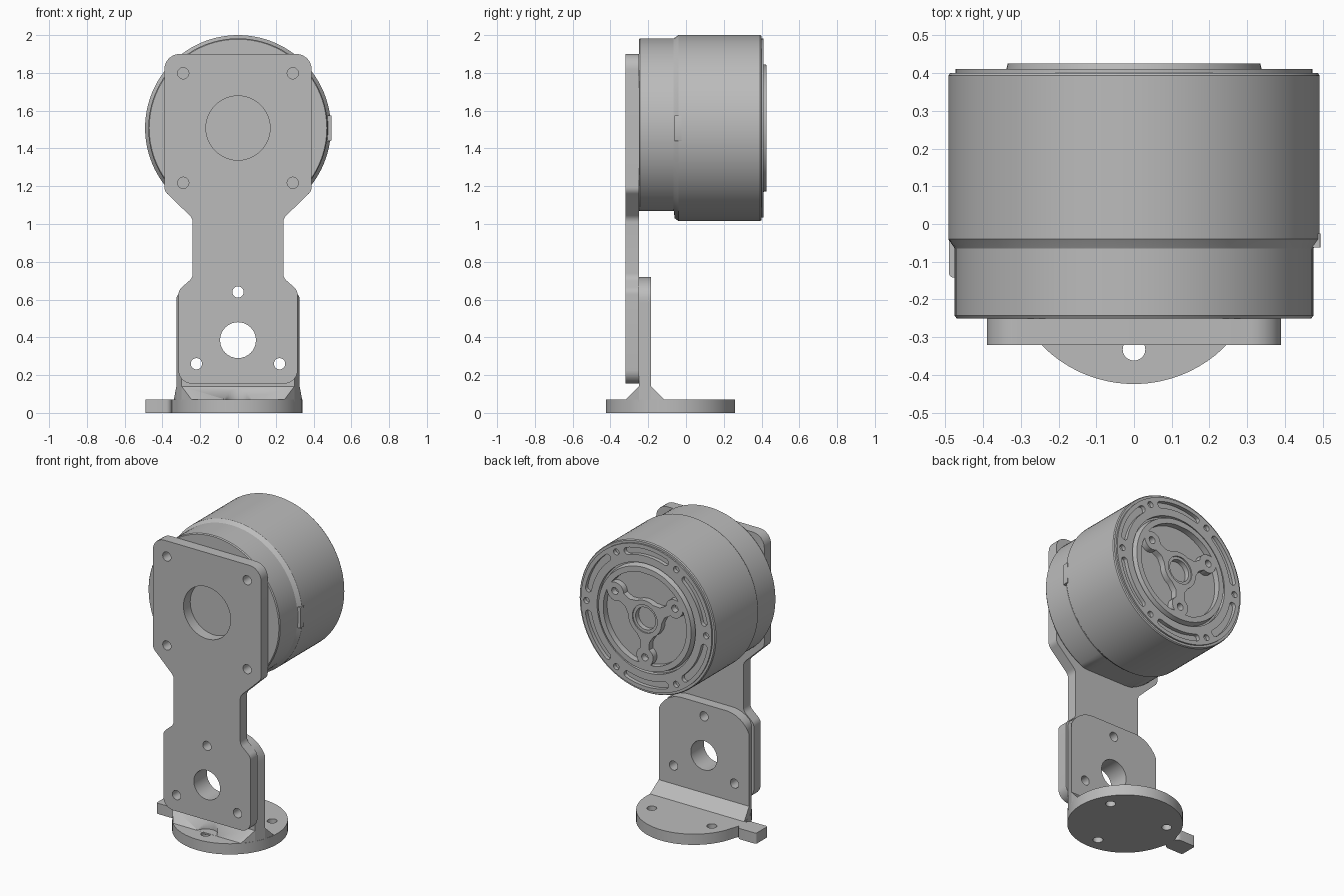
import bpy, bmesh
from math import sin, cos, asin, sqrt, pi, radians
from mathutils import Matrix, Vector

old = bpy.data.objects.get("Cube")
if old:
    bpy.data.objects.remove(old, do_unlink=True)

grey = bpy.data.materials.new("machined grey")
grey.use_nodes = True
grey.diffuse_color = (0.5, 0.5, 0.5, 1)
grey.node_tree.nodes["Principled BSDF"].inputs["Base Color"].default_value = (0.5, 0.5, 0.5, 1)

AXIS_Z = 1.508            # height of the motor axis
BASE_Y, BASE_R = -0.082, 0.342


def finish(obj, angle=30):
    obj.data.materials.clear()
    obj.data.materials.append(grey)
    bpy.ops.object.select_all(action='DESELECT')
    obj.select_set(True)
    bpy.context.view_layer.objects.active = obj
    bpy.ops.object.shade_smooth_by_angle(angle=radians(angle))
    return obj


def from_bmesh(name, bm):
    bmesh.ops.recalc_face_normals(bm, faces=bm.faces)
    mesh = bpy.data.meshes.new(name)
    bm.to_mesh(mesh)
    bm.free()
    obj = bpy.data.objects.new(name, mesh)
    bpy.context.collection.objects.link(obj)
    return obj


def arc(cx, cy, r, a0, a1, n):
    return [(cx + r * cos(a0 + (a1 - a0) * i / n), cy + r * sin(a0 + (a1 - a0) * i / n))
            for i in range(n + 1)]


def circle(cx, cy, r, n=32):
    return arc(cx, cy, r, 0, 2 * pi, n)[:-1]


def rounded(corners, n=6):
    """Polygon from (x, y, radius) corners, each rounded by a tangent arc."""
    out = []
    for i, (x, y, r) in enumerate(corners):
        p = Vector((x, y))
        a = (Vector(corners[i - 1][:2]) - p).normalized()
        b = (Vector(corners[(i + 1) % len(corners)][:2]) - p).normalized()
        half = a.angle(b) / 2
        centre = p + (a + b).normalized() * (r / sin(half))
        start = p + a * (r / (sin(half) / cos(half))) - centre
        end = p + b * (r / (sin(half) / cos(half))) - centre
        for k in range(n + 1):
            out.append(tuple(centre + start.lerp(end, k / n).normalized() * r))
    return out


def mirrored(half):
    """Close a right-hand corner list with its mirror image."""
    return half + [(-x, y, r) for x, y, r in reversed(half)]


def plate(name, loops, low, high, upright=True):
    """Flat plate with holes: the first loop is the outline, the rest are cut out."""
    curve = bpy.data.curves.new(name, 'CURVE')
    curve.dimensions = '2D'
    curve.fill_mode = 'BOTH'
    curve.extrude = (high - low) / 2
    for pts in loops:
        spline = curve.splines.new('POLY')
        spline.points.add(len(pts) - 1)
        for point, (x, y) in zip(spline.points, pts):
            point.co = (x, y, 0, 1)
        spline.use_cyclic_u = True
    obj = bpy.data.objects.new(name, curve)
    bpy.context.collection.objects.link(obj)
    bpy.ops.object.select_all(action='DESELECT')
    obj.select_set(True)
    bpy.context.view_layer.objects.active = obj
    bpy.ops.object.convert(target='MESH')
    obj = bpy.context.view_layer.objects.active
    mid = (low + high) / 2
    turn = Matrix.Rotation(pi / 2, 4, 'X') if upright else Matrix()
    shift = Vector((0, mid, 0)) if upright else Vector((0, 0, mid))
    bm = bmesh.new()
    bm.from_mesh(obj.data)
    bm.transform(Matrix.Translation(shift) @ turn)
    bmesh.ops.remove_doubles(bm, verts=bm.verts, dist=0.0001)
    bmesh.ops.recalc_face_normals(bm, faces=bm.faces)
    bm.to_mesh(obj.data)
    bm.free()
    return finish(obj)


def trim_to_base(obj):
    """Keep side edges inside the round footprint of the base."""
    for v in obj.data.vertices:
        limit = sqrt(BASE_R ** 2 - (v.co.y - BASE_Y) ** 2)
        v.co.x = max(-limit, min(limit, v.co.x))


# Joint holes shared by the arm and the base upright
joint_holes = [circle(0, 0.385, 0.095), circle(0, 0.64, 0.03, 20),
               circle(0.22, 0.26, 0.03, 20), circle(-0.22, 0.26, 0.03, 20)]

# Arm
arm = mirrored([(0.315, 0.155, 0.07), (0.315, 0.65, 0.05), (0.24, 0.715, 0.05),
                (0.24, 1.03, 0.05), (0.39, 1.175, 0.05), (0.39, 1.9, 0.08)])
motor_holes = [circle(sx * 0.29, AXIS_Z + sz * 0.29, 0.03, 20) for sx in (-1, 1) for sz in (-1, 1)]
plate("arm", [rounded(arm), circle(0, AXIS_Z, 0.17, 48)] + motor_holes + joint_holes, -0.32, -0.25)

# Base disc with side tab
start = pi + 0.24
disc = arc(0, BASE_Y, BASE_R, start, start + 2 * pi - 0.48, 72)
tab = rounded([(-0.35, BASE_Y + 0.06, 0.03), (-0.49, BASE_Y + 0.06, 0.012),
               (-0.49, BASE_Y - 0.06, 0.012), (-0.35, BASE_Y - 0.06, 0.03)])
bolts = [circle(0.25 * cos(a), BASE_Y + 0.25 * sin(a), 0.03, 20)
         for a in (radians(30), radians(150), radians(270))]
plate("base", [disc + tab] + bolts, 0, 0.07, upright=False)

# Upright
upright = rounded(mirrored([(0.34, 0.06, 0.001), (0.34, 0.72, 0.18)]), 10)
trim_to_base(plate("base_upright", [upright] + joint_holes, -0.25, -0.185))

# Gussets along the foot of the upright
for name, y, side in (("front_gusset", -0.25, -1), ("back_gusset", -0.185, 1)):
    bm = bmesh.new()
    section = [(y, 0.14), (y + side * 0.07, 0.07), (y + side * 0.07, 0.06), (y, 0.06)]
    ends = [[bm.verts.new((x, a, b)) for a, b in section] for x in (-0.34, 0.34)]
    for end in ends:
        bm.faces.new(end)
    for i in range(4):
        j = (i + 1) % 4
        bm.faces.new((ends[0][i], ends[0][j], ends[1][j], ends[1][i]))
    gusset = from_bmesh(name, bm)
    trim_to_base(gusset)
    finish(gusset)
    if side < 0:
        # Clearance for the front bolt head
        cutter = plate("bolt_clearance_cutter", [circle(0, -0.332, 0.07)], 0.0705, 0.3, upright=False)
        cut = gusset.modifiers.new("bolt clearance", 'BOOLEAN')
        cut.operation = 'DIFFERENCE'
        cut.object = cutter
        bpy.context.view_layer.objects.active = gusset
        bpy.ops.object.modifier_apply(modifier=cut.name)
        bpy.data.objects.remove(cutter, do_unlink=True)

# Motor housing, turned about the motor axis
profile = [(0, -0.25), (0.47, -0.25), (0.475, -0.243), (0.475, -0.065), (0.478, -0.06),
           (0.492, -0.04), (0.492, 0.393), (0.487, 0.4), (0.473, 0.4), (0.473, 0.385), (0, 0.385)]
bm = bmesh.new()
verts = [bm.verts.new((r, y, AXIS_Z)) for r, y in profile]
edges = [bm.edges.new(pair) for pair in zip(verts, verts[1:])]
bmesh.ops.spin(bm, geom=verts + edges, cent=(0, 0, AXIS_Z), axis=(0, 1, 0), angle=2 * pi, steps=96)
bmesh.ops.remove_doubles(bm, verts=bm.verts, dist=0.0001)
for v in bm.verts:
    if v.co.y < -0.062:            # flat under the front flange
        v.co.z = max(v.co.z, 1.07)
finish(from_bmesh("motor_housing", bm))

# Back ring with curved slots and screw holes
slots = []
for k in range(6):
    a, w = radians(60 * k + 30), radians(19)
    slot = arc(0, AXIS_Z, 0.447, a - w, a + w, 12)
    slot += arc(0.425 * cos(a + w), AXIS_Z + 0.425 * sin(a + w), 0.022, a + w, a + w + pi, 6)[1:-1]
    slot += arc(0, AXIS_Z, 0.403, a + w, a - w, 12)
    slot += arc(0.425 * cos(a - w), AXIS_Z + 0.425 * sin(a - w), 0.022, a - w + pi, a - w + 2 * pi, 6)[1:-1]
    slots += [slot, circle(0.432 * cos(a + pi / 6), AXIS_Z + 0.432 * sin(a + pi / 6), 0.02, 16)]
plate("back_ring", [circle(0, AXIS_Z, 0.473, 96), circle(0, AXIS_Z, 0.355, 72)] + slots, 0.38, 0.41)

# Rotor face: three pockets between spokes that swell around the screws
pockets = []
for k in range(3):
    mid = radians(90 + 120 * k)
    sides = []
    for i in range(15):
        r = 0.12 + 0.18 * i / 14
        w = max(0.032, sqrt(max(0, 0.06 ** 2 - (r - 0.25) ** 2)), 0.06 - (r - 0.12))
        sides.append((r, pi / 3 - asin(w / r)))
    (r0, a0), (r1, a1) = sides[0], sides[-1]
    path = [(r, mid - a) for r, a in sides]
    path += [(r1, mid - a1 + 2 * a1 * i / 16) for i in range(1, 16)]
    path += [(r, mid + a) for r, a in reversed(sides)]
    path += [(r0, mid + a0 - 2 * a0 * i / 8) for i in range(1, 8)]
    pockets.append([(r * cos(a), AXIS_Z + r * sin(a)) for r, a in path])
    s = mid + pi / 3
    pockets.append(circle(0.25 * cos(s), AXIS_Z + 0.25 * sin(s), 0.023, 16))
rotor = plate("rotor_face", [circle(0, AXIS_Z, 0.345, 72), circle(0, AXIS_Z, 0.09)] + pockets, 0.38, 0.425)
for v in rotor.data.vertices:      # chamfered rim
    dx, dz = v.co.x, v.co.z - AXIS_Z
    if v.co.y > 0.42 and dx * dx + dz * dz > 0.33 ** 2:
        v.co.x, v.co.z = dx * 0.97, AXIS_Z + dz * 0.97
plate("hub_ring", [circle(0, AXIS_Z, 0.09), circle(0, AXIS_Z, 0.072)], 0.38, 0.417)

# Side connector on the housing
plate("side_connector", [rounded([(0.47, 1.44, 0.002), (0.494, 1.44, 0.002),
                                  (0.494, 1.575, 0.002), (0.47, 1.575, 0.002)], 2)], -0.062, -0.025)
